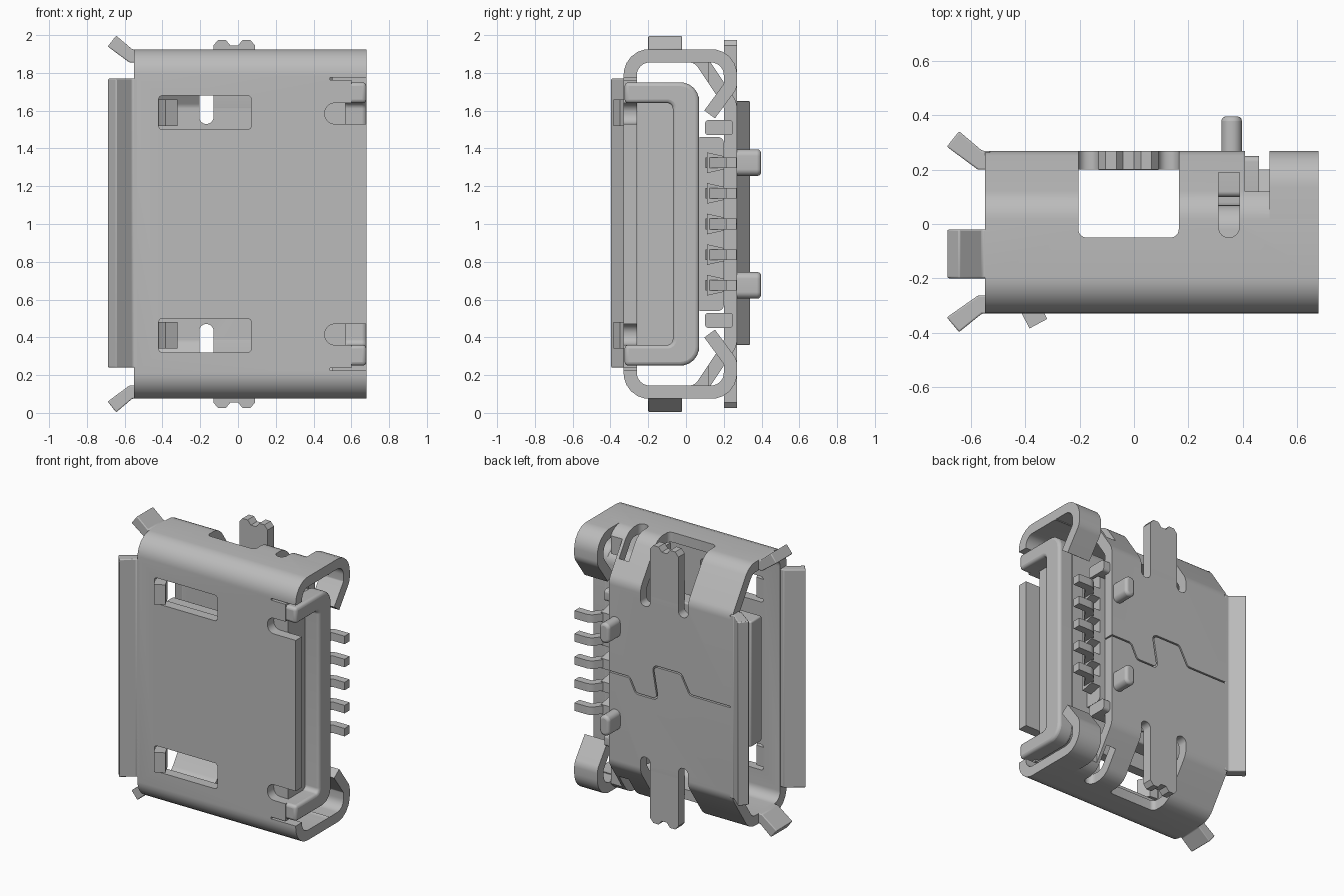
import bpy, bmesh, math
from mathutils import Vector

old = bpy.data.objects.get("Cube")
if old:
    bpy.data.objects.remove(old)

metal = bpy.data.materials.new("plain_grey")
metal.use_nodes = True
GREY = (0.5, 0.5, 0.5, 1)
metal.diffuse_color = GREY
metal.node_tree.nodes["Principled BSDF"].inputs["Base Color"].default_value = GREY

SIDES = ((1, "upper"), (-1, "lower"))
T = 0.07          # sheet thickness
parts = []


def place(axis, p, h):
    return {"x": (h, p[0], p[1]), "y": (p[0], h, p[1]), "z": (p[0], p[1], h)}[axis]


def flip(pts, s):
    """Mirror profile points (second value is z) about mid height."""
    return [(a, 1 + s * (b - 1)) for a, b in pts]


def rect(a0, a1, b0, b1):
    return [(a0, b0), (a1, b0), (a1, b1), (a0, b1)]


def rounded(pts, radii, closed=True, steps=6):
    """Replace corners with arcs."""
    out, n = [], len(pts)
    for i, p in enumerate(pts):
        r = radii[i] if isinstance(radii, (list, tuple)) else radii
        if r == 0 or (not closed and i in (0, n - 1)):
            out.append(tuple(p))
            continue
        p = Vector(p)
        a = (Vector(pts[i - 1]) - p).normalized()
        b = (Vector(pts[(i + 1) % n]) - p).normalized()
        half = a.angle(b) / 2
        centre = p + (a + b).normalized() * r / math.sin(half)
        start, end = p + a * r / math.tan(half) - centre, p + b * r / math.tan(half) - centre
        for k in range(steps + 1):
            v = start.lerp(end, k / steps).normalized() * r + centre
            out.append((v.x, v.y))
    return out


def finish(name, bm, keep=True):
    bmesh.ops.recalc_face_normals(bm, faces=bm.faces)
    mesh = bpy.data.meshes.new(name)
    bm.to_mesh(mesh)
    bm.free()
    obj = bpy.data.objects.new(name, mesh)
    bpy.context.collection.objects.link(obj)
    mesh.materials.append(metal)
    if keep:
        parts.append(obj)
    return obj


def prism(name, pts, axis, lo, hi, bevel=0, keep=True):
    bm = bmesh.new()
    rings = [[bm.verts.new(place(axis, p, h)) for p in pts] for h in (lo, hi)]
    for ring in rings:
        bm.faces.new(ring)
    for i in range(len(pts)):
        j = (i + 1) % len(pts)
        bm.faces.new((rings[0][i], rings[0][j], rings[1][j], rings[1][i]))
    obj = finish(name, bm, keep)
    if bevel:
        mod = obj.modifiers.new("soft_edges", "BEVEL")
        mod.width, mod.segments = bevel, 3
    return obj


def band(name, path, t, axis, lo, hi, closed=False, keep=True):
    """Bent strip of thickness t along a path, extruded along an axis."""
    n, bm, rows = len(path), bmesh.new(), []
    pts = [Vector(p) for p in path]
    for i, p in enumerate(pts):
        prev = pts[i - 1] if closed or i else None
        nxt = pts[(i + 1) % n] if closed or i < n - 1 else None
        d0 = (p - prev).normalized() if prev else (nxt - p).normalized()
        d1 = (nxt - p).normalized() if nxt else d0
        m = Vector((-(d0 + d1).y, (d0 + d1).x)).normalized()
        m /= max(0.3, m.dot(Vector((-d0.y, d0.x))))
        rows.append([bm.verts.new(place(axis, p + m * s * t / 2, h))
                     for s, h in ((1, lo), (1, hi), (-1, hi), (-1, lo))])
    for i in range(n if closed else n - 1):
        a, b = rows[i], rows[(i + 1) % n]
        for k in range(4):
            bm.faces.new((a[k], a[(k + 1) % 4], b[(k + 1) % 4], b[k]))
    if not closed:
        bm.faces.new(rows[0])
        bm.faces.new(rows[-1])
    return finish(name, bm, keep)


def cut(target, cutter):
    cutter.hide_render = True
    mod = target.modifiers.new("cut", "BOOLEAN")
    mod.operation, mod.solver, mod.object = "DIFFERENCE", "EXACT", cutter
    bpy.context.view_layer.update()
    done = target.evaluated_get(bpy.context.evaluated_depsgraph_get())
    mesh = bpy.data.meshes.new_from_object(done)
    target.modifiers.clear()
    target.data = mesh
    bpy.data.objects.remove(cutter)


# Folded metal shell: one wide face, chamfered to a narrower one
outline = [(-.295, .11), (-.295, 1.89), (.065, 1.89), (.235, 1.635), (.235, .365), (.065, .11)]
shell = band("shell", rounded(outline, [.1, .1, .09, .08, .08, .09]), T, "x", -.55, .68, closed=True)


def hole(pts, axis, lo, hi, r=0):
    cut(shell, prism("cutter", rounded(pts, r) if r else pts, axis, lo, hi, keep=False))


hole(rect(.41, .8, .12, .4), "z", -.1, 2.1)
hole(rect(.5, .8, .04, .4), "z", -.1, 2.1)
for s, side in SIDES:
    z0, z1 = sorted((1 + s * .5, 1 + s * 1.1))
    # latch window, solder tab slots and side openings
    hole(flip(rect(-.42, .07, 1.5, 1.68), s), "y", -.5, -.15, .02)
    for x0, x1 in ((-.205, -.13), (.09, .165)):
        hole(flip(rect(x0, x1, 1.53, 2.2), s), "y", .1, .4, .035)
    hole(rounded(rect(-.205, .165, -.05, .199), [.03, .03, 0, 0]), "z", z0, z1)
    hole(rounded(rect(.312, .388, -.05, .19), [.037, .037, 0, 0]), "z", z0, z1)
    # rear notches of the wide face
    hole(flip(rect(.46, .9, 1.53, 1.64), s), "y", -.5, -.15, .05)
    hole(flip(rect(.6, .9, 1.6, 1.765), s), "y", -.5, -.15)
    hole(flip(rect(.488, .9, 1.762, 1.775), s), "y", -.5, -.15)

# Interlocking seam on the narrow face
seam = rounded([(.6, 1), (.25, 1), (.2, .9), (.03, .9), (.07, 1.13), (-.15, 1.13),
                (-.22, 1), (-.7, 1)], .03, closed=False)
cut(shell, band("cutter", seam, .01, "y", .15, .4, keep=False))

# Flared lips around the mouth: (x, outward distance)
lip = [(-.53, 0), (-.56, 0), (-.645, .072), (-.69, .015), (-.575, -T), (-.53, -T)]
prism("front_lip", [(x, -.33 - d * .95) for x, d in lip], "z", .24, 1.77, .006)
prism("back_lip", [(x, .27 + d) for x, d in lip], "z", .36, 1.65, .006)

tab_half = [(-.13, 1.5), (-.13, 1.945), (-.105, 1.975), (-.065, 1.975), (-.04, 1.945),
            (0, 1.945), (.025, 1.975), (.065, 1.975), (.09, 1.945), (.09, 1.5)]
ear_path = rounded([(-.02, 1.89), (.235, 1.89), (.235, 1.73), (.125, 1.58)], [0, .1, .05, 0], closed=False)
for s, side in SIDES:
    prism(side + "_lip", flip([(x, 1.925 + d) for x, d in lip], s), "y", -.2, -.02, .006)
    prism(side + "_solder_tab", flip(tab_half, s), "y", .2, .27)
    band(side + "_rear_ear", flip(ear_path, s), T, "x", .5, .68)
    # latch tip poking through the window
    z0, z1 = sorted((1 + s * .52, 1 + s * .66))
    prism(side + "_latch", [(-.43, -.3), (-.385, -.385), (-.32, -.35), (-.36, -.27), (-.43, -.265)],
          "z", z0, z1)

# Inner moulded housing with a channel frame at the rear
prism("housing_core", rounded(rect(-.258, .07, .27, 1.73), [0, .09, .09, 0]), "x", .3, .57)
frame = [(-.325, .25), (.07, .25), (.07, 1.75), (-.325, 1.75),
         (-.325, 1.64), (-.07, 1.64), (-.07, .36), (-.325, .36)]
prism("rear_frame", rounded(frame, [0, .1, .1, 0, 0, .03, .03, 0]), "x", .56, .68, .02)
prism("tongue", rect(-.2, -.08, .56, 1.44), "x", -.45, .32, .01)
prism("pin_holder", rounded(rect(.05, .2, .54, 1.46), .03), "x", .31, .45)
for s, side in SIDES:
    prism(side + "_holder_foot", rounded(flip(rect(.1, .25, 1.47, 1.55), s), .02), "x", .31, .46)
    peg = rounded(flip(rect(.322, .398, 1.255, 1.395), s), .035)
    prism(side + "_locating_peg", peg, "y", .15, .397, .018)

# Five contact pins with their moulded wedges
pin_path = rounded([(.4, .13), (.49, .13), (.57, .24), (.68, .24)], .04, closed=False)
for i in range(5):
    z = 1 + (i - 2) * .162
    band(f"contact_pin_{i + 1}", pin_path, .055, "z", z - .028, z + .028)
    prism(f"pin_wedge_{i + 1}", [(.11, z - .055), (.2, z - .035), (.2, z + .035), (.11, z + .055)],
          "x", .4, .52)
    prism(f"tongue_contact_{i + 1}", rect(-.085, -.072, z - .03, z + .03), "x", -.4, .3)

# Smooth bends, crisp edges
bpy.ops.object.select_all(action="DESELECT")
for obj in parts:
    obj.select_set(True)
bpy.context.view_layer.objects.active = shell
bpy.ops.object.shade_smooth_by_angle(angle=math.radians(30))
